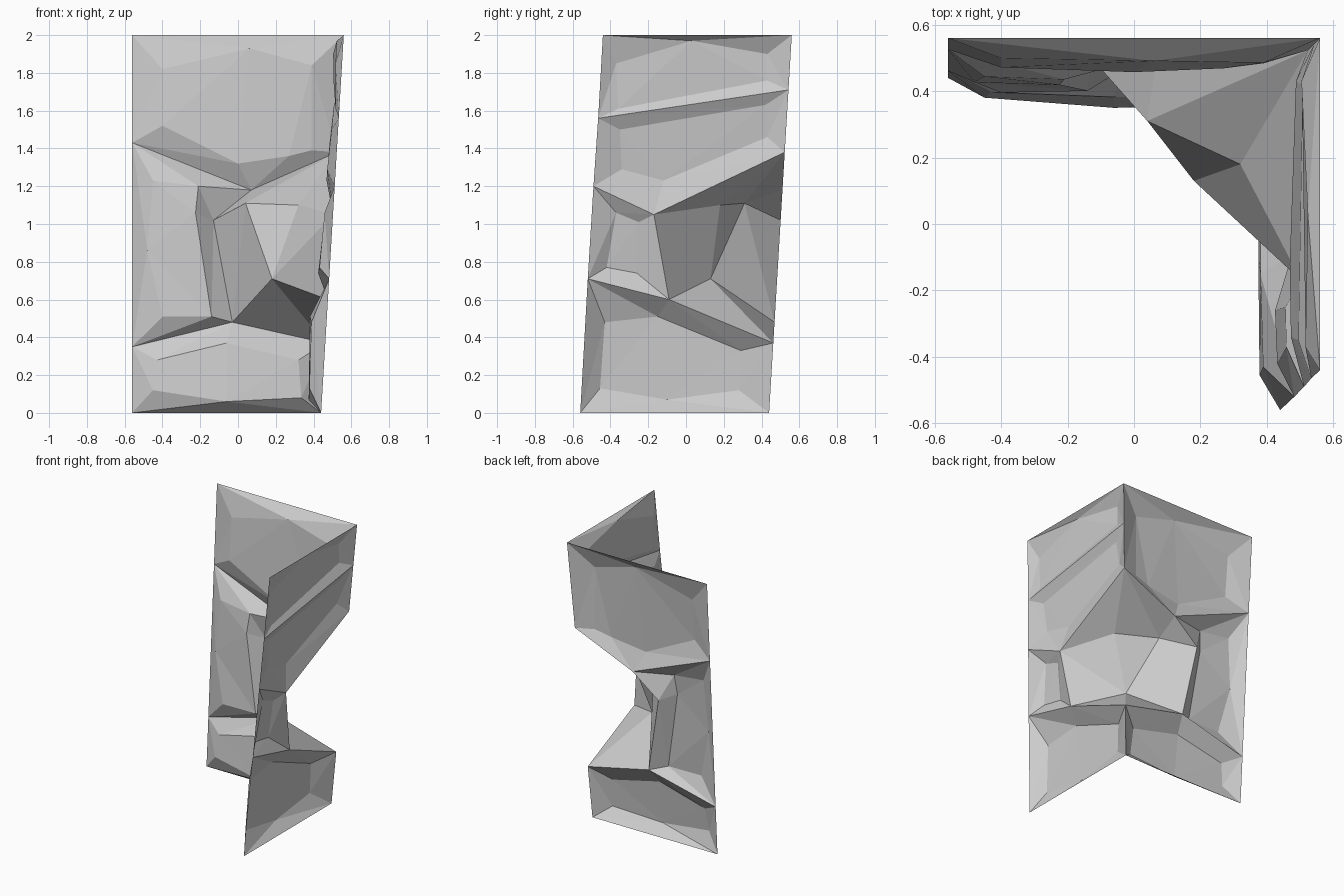
import bpy, bmesh
from mathutils import Vector
from mathutils.geometry import delaunay_2d_cdt

if "Cube" in bpy.data.objects:
    bpy.data.objects.remove(bpy.data.objects["Cube"])


def lean(z):
    """Both walls lean outward as they rise."""
    return 0.44 + 0.06 * z


def on_back(u, z, d=0):
    return Vector((u, lean(z) - d, z))


def on_right(u, z, d=0):
    return Vector((lean(z) - d, u, z))


def make_object(name, polygons):
    bm = bmesh.new()
    for poly in polygons:
        face = bm.faces.new([bm.verts.new(p) for p in poly])
        face.normal_update()
        if face.normal.x + face.normal.y > 0:
            face.normal_flip()
    bmesh.ops.remove_doubles(bm, verts=bm.verts, dist=0.001)
    mesh = bpy.data.meshes.new(name)
    bm.to_mesh(mesh)
    bm.free()
    obj = bpy.data.objects.new(name, mesh)
    bpy.context.collection.objects.link(obj)


def rock_block(name, place, outline, bulge):
    """Chiselled block: outline lies on the wall, bulge (u, z, depth) stands proud."""
    pts = [(u, z, 0) for u, z in outline] + list(bulge)
    n, m = len(outline), len(bulge)
    edges = [(i, (i + 1) % n) for i in range(n)]
    edges += [(n + i, n + (i + 1) % m) for i in range(m)]
    verts, _, tris, origin, _, _ = delaunay_2d_cdt(
        [Vector(p[:2]) for p in pts], edges, [], 1, 1e-5)
    depth = [pts[o[0]][2] if o else 0 for o in origin]
    make_object(name, [[place(verts[i].x, verts[i].y, depth[i]) for i in t] for t in tris])


# shared joints: corner line top/bottom of boulder
top_z, low_z = 1.38, 0.37
top_u, low_u = lean(top_z), lean(low_z)

# back wall, three blocks
rock_block("back_upper_rock", on_back,
           [(-.56, 2), (.56, 2), (top_u, top_z), (.07, 1.18), (-.56, 1.43)],
           [(-.40, 1.82, .05), (.06, 1.93, .065), (.39, 1.84, .065),
            (.39, 1.39, .04), (.27, 1.36, .053), (0, 1.32, .062), (-.40, 1.52, .06)])
rock_block("back_middle_rock", on_back,
           [(-.56, 1.43), (.07, 1.18), (-.13, 1.02), (-.03, .48), (-.56, .35)],
           [(-.45, 1.23, .07), (-.21, 1.20, .077), (-.225, 1.06, .085),
            (-.14, .51, .07), (-.40, .51, .075), (-.48, .86, .065)])
rock_block("back_lower_rock", on_back,
           [(-.56, .35), (-.03, .48), (low_u, low_z), (.44, 0), (-.56, 0)],
           [(-.43, .28, .06), (-.06, .37, .08), (.32, .28, .082),
            (.335, .08, .085), (-.06, .06, .094), (-.45, .12, .067)])

# right wall, four blocks
rock_block("right_top_rock", on_right,
           [(-.44, 2), (.56, 2), (lean(1.71), 1.71), (-.465, 1.56)],
           [(-.37, 1.85, .035), (.03, 1.97, .035), (.43, 1.90, .05),
            (.43, 1.76, .04), (-.36, 1.61, .02)])
rock_block("right_upper_rock", on_right,
           [(-.465, 1.56), (lean(1.71), 1.71), (top_u, top_z), (-.17, 1.05), (-.49, 1.20)],
           [(-.35, 1.50, .035), (.42, 1.63, .03), (.43, 1.46, .04),
            (-.12, 1.23, .045), (-.34, 1.29, .045)])
rock_block("right_middle_rock", on_right,
           [(-.49, 1.20), (-.17, 1.05), (-.09, .60), (-.52, .71)],
           [(-.37, 1.06, .045), (-.25, 1.01, .045), (-.26, .74, .06), (-.42, .77, .055)])
rock_block("right_lower_rock", on_right,
           [(-.52, .71), (-.09, .60), (low_u, low_z), (.44, 0), (-.56, 0)],
           [(-.43, .48, .08), (-.15, .51, .09), (.29, .33, .08),
            (.28, .12, .07), (-.10, .07, .07), (-.455, .13, .07)])

# boulder wedged across the corner
T, K = on_back(top_u, top_z), on_back(low_u, low_z)
M, A, F = on_back(.07, 1.18), on_back(-.13, 1.02), on_back(-.03, .48)
D, G = on_right(-.17, 1.05), on_right(-.09, .60)
B, C, E = Vector((.04, .31, 1.11)), Vector((.32, .18, 1.10)), Vector((.18, .13, .71))
make_object("corner_boulder", [
    (A, M, B), (M, T, B), (B, T, C), (C, T, D),
    (A, B, F), (B, E, F), (B, C, E), (C, D, E), (D, G, E),
    (F, E, K), (E, G, K)])
